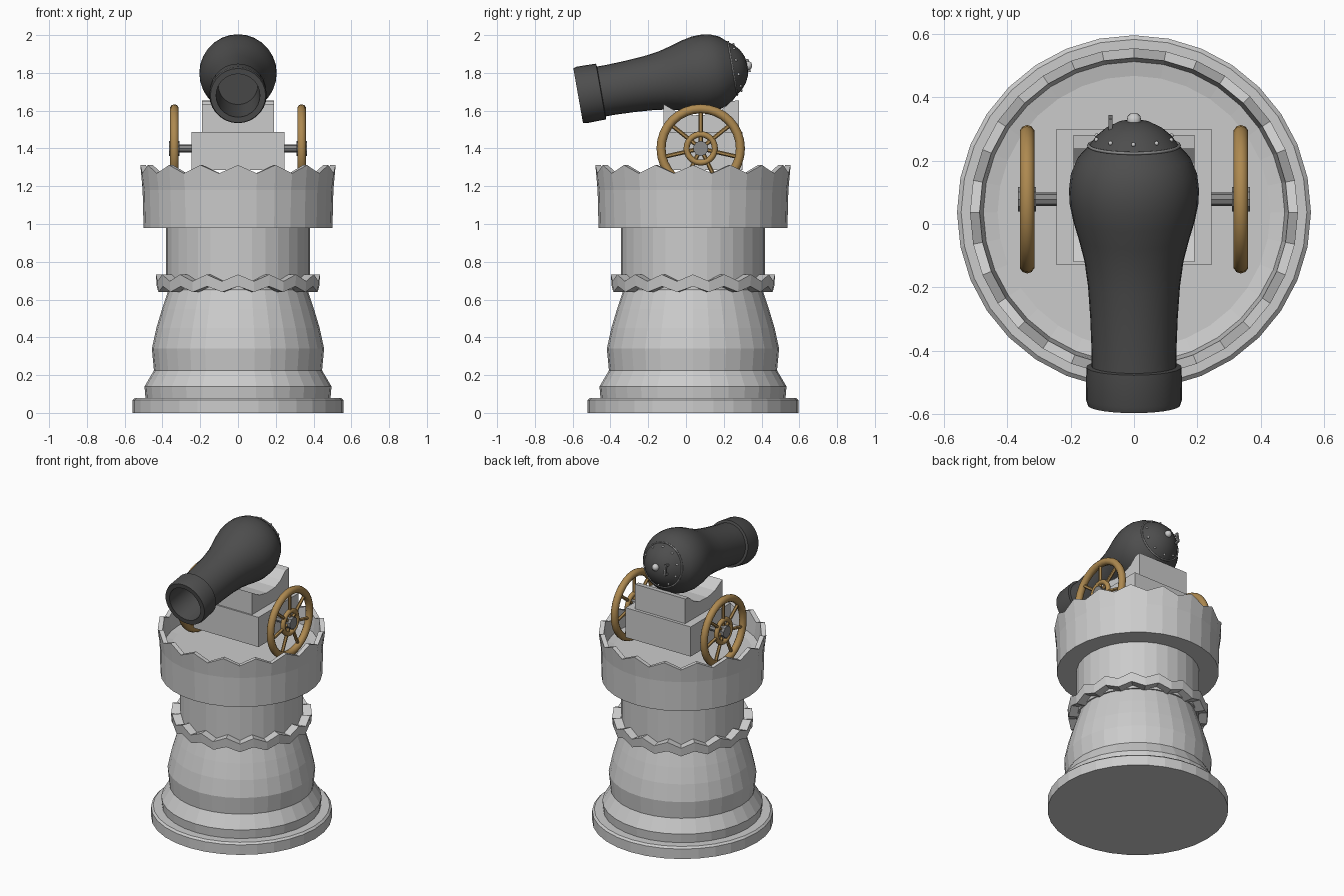
import bpy, bmesh
from math import sin, cos, pi, radians
from mathutils import Vector, Matrix

if "Cube" in bpy.data.objects:
    bpy.data.objects.remove(bpy.data.objects["Cube"])

CY = 0.037                                   # tower axis in y


def material(name, rgb):
    m = bpy.data.materials.new(name)
    m.diffuse_color = (*rgb, 1)
    m.use_nodes = True
    m.node_tree.nodes["Principled BSDF"].inputs["Base Color"].default_value = m.diffuse_color
    return m


IRON = material("dark_iron", (0.075, 0.075, 0.075))
WOOD = material("wood", (0.42, 0.25, 0.08))
STEEL = material("steel", (0.25, 0.25, 0.25))


def finish(bm, name, mat=None, matrix=Matrix(), smooth=None):
    bmesh.ops.recalc_face_normals(bm, faces=bm.faces)
    me = bpy.data.meshes.new(name)
    bm.to_mesh(me)
    bm.free()
    ob = bpy.data.objects.new(name, me)
    bpy.context.collection.objects.link(ob)
    ob.matrix_world = matrix
    if mat:
        me.materials.append(mat)
    if smooth:
        bpy.ops.object.select_all(action='DESELECT')
        ob.select_set(True)
        bpy.context.view_layer.objects.active = ob
        bpy.ops.object.shade_smooth_by_angle(angle=radians(smooth))
    return ob


def lathe(name, profile, segs, closed=False, **kw):
    """Profile points are (radius, height[, zigzag amount])."""
    bm = bmesh.new()
    rings = []
    for r, z, *amp in profile:
        a = amp[0] if amp else 0
        if r == 0:
            rings.append([bm.verts.new((0, 0, z))] * segs)
        else:
            rings.append([bm.verts.new((r * sin(2 * pi * i / segs), -r * cos(2 * pi * i / segs),
                                        z + (a if i % 2 == 0 else -a))) for i in range(segs)])
    pairs = list(zip(rings, rings[1:])) + ([(rings[-1], rings[0])] if closed else [])
    for a, b in pairs:
        for i in range(segs):
            j = (i + 1) % segs
            quad = list(dict.fromkeys((a[i], a[j], b[j], b[i])))
            bm.faces.new(quad)
    return finish(bm, name, **kw)


def box(name, lo, hi, **kw):
    bm = bmesh.new()
    bmesh.ops.create_cube(bm, size=1)
    lo, hi = Vector(lo), Vector(hi)
    for v in bm.verts:
        v.co = (lo + hi) / 2 + v.co * (hi - lo)
    return finish(bm, name, **kw)


def rod(name, p, q, r, segs=8, **kw):
    p, q = Vector(p), Vector(q)
    d = q - p
    m = Matrix.Translation(p) @ d.to_track_quat('Z', 'Y').to_matrix().to_4x4()
    return lathe(name, [(0, 0), (r, 0), (r, d.length), (0, d.length)], segs, matrix=m, **kw)


# Stone tower
at = Matrix.Translation((0, CY, 0))
lathe("tower_pedestal", [(0, 0), (.558, 0), (.558, .068), (.545, .08), (.49, .08), (.495, .14),
                         (.445, .225), (.456, .34), (.432, .45), (.402, .55), (.37, .645),
                         (.37, .70), (0, .70)], 32, matrix=at)
lathe("tower_neck", [(0, .65), (.38, .65), (.38, 1.0), (0, 1.0)], 32, matrix=at)
lathe("zigzag_band", [(.37, .655, .015), (.43, .655, .015), (.435, .715, .018), (.37, .715, .018)],
      32, closed=True, matrix=at)
lathe("crown", [(0, .98), (.50, .98), (.505, 1.18), (.517, 1.29, .022), (.487, 1.29, .022),
                (.475, 1.175), (.43, 1.165), (0, 1.165)], 32, matrix=at)

# Carriage: lower block and upper block with a sagging saddle
box("carriage_block", (-.245, -.13, 1.285), (.245, .30, 1.487))
bm = bmesh.new()
side = [(-.12, 1.48), (.28, 1.48), (.28, 1.655), (.24, 1.65), (.19, 1.605), (.13, 1.58),
        (.04, 1.575), (-.04, 1.59), (-.085, 1.615), (-.12, 1.635)]
f = bm.faces.new([bm.verts.new((-.19, y, z)) for y, z in side])
ext = bmesh.ops.extrude_face_region(bm, geom=[f])
for v in ext["geom"]:
    if isinstance(v, bmesh.types.BMVert):
        v.co.x = .19
finish(bm, "cannon_saddle")

# Axle and two seven-spoked wheels
WY, WZ, WX = .078, 1.4, .337
rod("axle", (-.34, WY, WZ), (.34, WY, WZ), .021, 8, mat=STEEL)


def torus(name, R, r, segs, mat, matrix):
    prof = [(R + r * cos(2 * pi * k / 10), r * sin(2 * pi * k / 10)) for k in range(10)]
    return lathe(name, prof, segs, closed=True, mat=mat, matrix=matrix, smooth=50)


for s, tag in ((-1, "left"), (1, "right")):
    m = Matrix.Translation((s * WX, WY, WZ)) @ Matrix.Rotation(pi / 2, 4, 'Y')
    torus("wheel_rim_" + tag, .21, .024, 32, WOOD, m)
    torus("wheel_inner_ring_" + tag, .075, .016, 24, WOOD, m)
    rod("wheel_hub_" + tag, (s * (WX - .028), WY, WZ), (s * (WX + .028), WY, WZ), .04, 10, mat=STEEL)
    for k in range(7):
        a = pi / 2 + 2 * pi * k / 7
        d = Vector((0, cos(a), sin(a)))
        c = Vector((s * WX, WY, WZ))
        rod(f"wheel_spoke_{tag}_{k}", c + d * .03, c + d * .21, .011, 6, mat=WOOD)

# Cannon, turned around a tilted axis starting at the muzzle
aim = Matrix.Translation((0, -.571, 1.68)) @ Matrix.Rotation(radians(-80), 4, 'X')
lathe("cannon_barrel", [(0, .32), (.105, .32), (.116, .0), (.146, 0), (.152, .02), (.150, .122),
                        (.134, .125), (.134, .18), (.138, .28), (.145, .38), (.156, .46),
                        (.174, .53), (.192, .59), (.203, .645), (.205, .69), (.199, .74),
                        (.178, .79), (.142, .83), (.122, .857), (.09, .885), (.05, .905), (0, .912)],
      28, mat=IRON, matrix=aim, smooth=35)
torus("breech_ring", .143, .005, 28, STEEL, aim @ Matrix.Translation((0, 0, .831)))


def ball(name, p, r):
    bm = bmesh.new()
    bmesh.ops.create_uvsphere(bm, u_segments=10, v_segments=6, radius=r)
    finish(bm, name, matrix=aim @ Matrix.Translation(p), smooth=60)


# Breech rivets, knob and latch handle
for k in range(10):
    a = 2 * pi * k / 10 + .3
    ball(f"breech_rivet_{k}", (.124 * cos(a), .124 * sin(a), .856), .007)
ball("breech_knob", (0, 0, .912), .024)
handle = dict(mat=STEEL, matrix=aim)
box("latch_bar", (-.080, -.035, .908), (-.068, .035, .922), **handle)
for y in (-.035, .023):
    box("latch_prong", (-.080, y, .87), (-.068, y + .012, .915), **handle)
